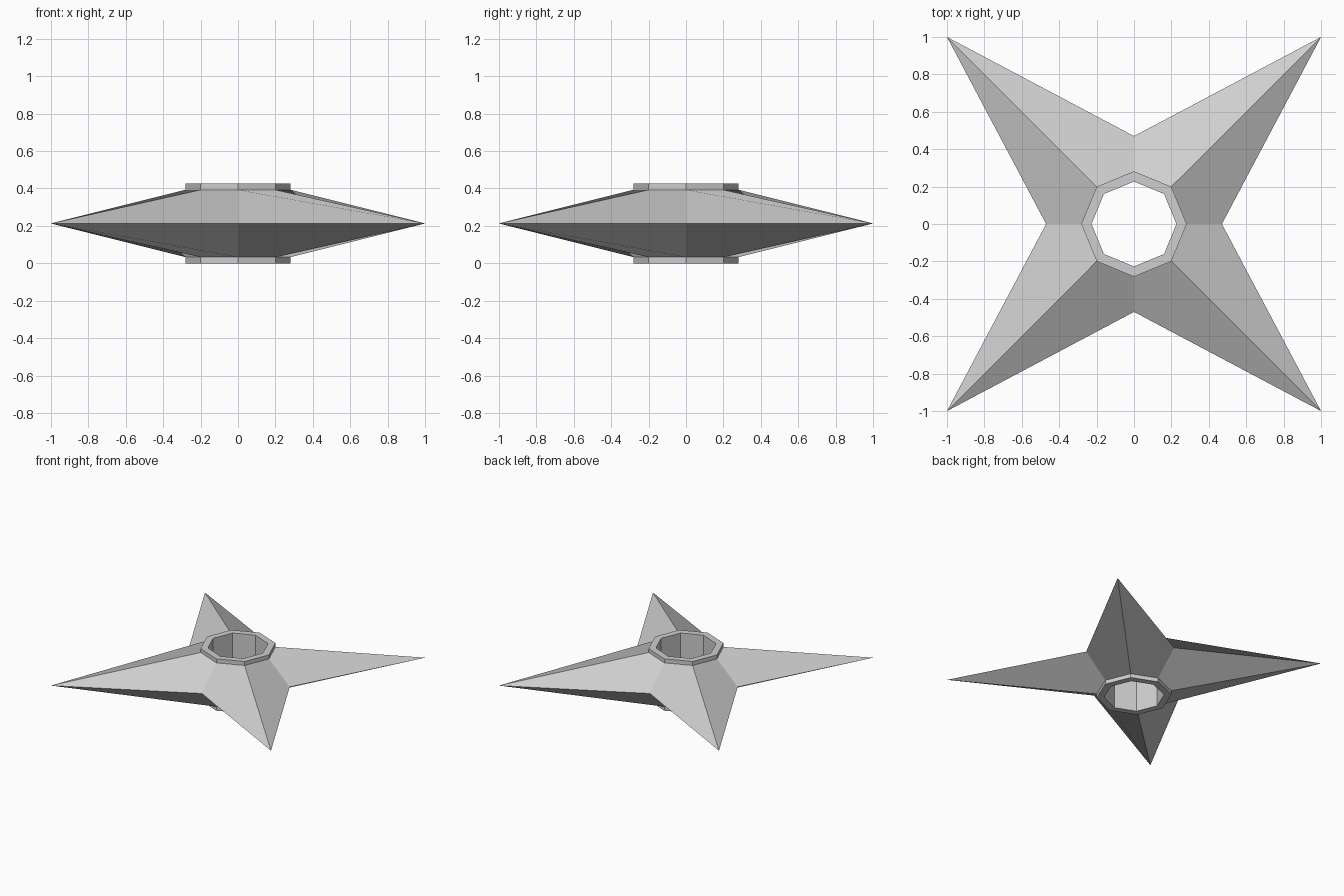
import bpy
import math
from mathutils import Matrix, Vector

cube = bpy.data.objects.get("Cube")
if cube:
    bpy.data.objects.remove(cube, do_unlink=True)

steel = bpy.data.materials.new("light_grey_steel")
steel.use_nodes = True
GREY = (0.62, 0.62, 0.62, 1)
steel.diffuse_color = GREY
steel.node_tree.nodes["Principled BSDF"].inputs["Base Color"].default_value = GREY

MID = 0.213      # height of the cutting edge
COLLAR = 0.18    # height of the collar base above the cutting edge
OUTER = 0.282
INNER = 0.227


def make_object(name, faces):
    """Build a flat shaded mesh from faces given as points, sharing corners."""
    index, verts, polys = {}, [], []
    for face in faces:
        poly = []
        for p in face:
            key = tuple(round(c, 4) for c in p)
            if key not in index:
                index[key] = len(verts)
                verts.append(key)
            poly.append(index[key])
        polys.append(poly)
    mesh = bpy.data.meshes.new(name)
    mesh.from_pydata(verts, [], polys)
    mesh.materials.append(steel)
    obj = bpy.data.objects.new(name, mesh)
    bpy.context.collection.objects.link(obj)
    obj.location.z = MID
    return obj


# Four-pointed blade: one notch side, turned four times and flipped below
d = OUTER * math.sqrt(0.5)
middle = Vector((0, -OUTER, COLLAR))
notch = Vector((0, -0.47, 0))
corner_r, corner_l = Vector((d, -d, COLLAR)), Vector((-d, -d, COLLAR))
tip_r, tip_l = Vector((1, -1, 0)), Vector((-1, -1, 0))
side = [(middle, notch, tip_r, corner_r), (corner_l, tip_l, notch, middle)]
blade = []
for flip in (0, math.pi):
    for quarter in range(4):
        turn = Matrix.Rotation(quarter * math.pi / 2, 3, "Z") @ Matrix.Rotation(flip, 3, "Y")
        blade += [[turn @ p for p in face] for face in side]
make_object("star_blade", blade)

# Octagonal hub: both collars and the bore, swept from one profile
profile = [(OUTER, COLLAR), (OUTER, MID), (INNER, MID),
           (INNER, -MID), (OUTER, -MID), (OUTER, -COLLAR)]


def ring_point(r, z, step):
    a = step * math.pi / 4
    return (r * math.cos(a), r * math.sin(a), z)


hub = []
for step in range(8):
    for a, b in zip(profile, profile[1:]):
        hub.append([ring_point(*a, step), ring_point(*a, step + 1),
                    ring_point(*b, step + 1), ring_point(*b, step)])
make_object("hub_ring", hub)
